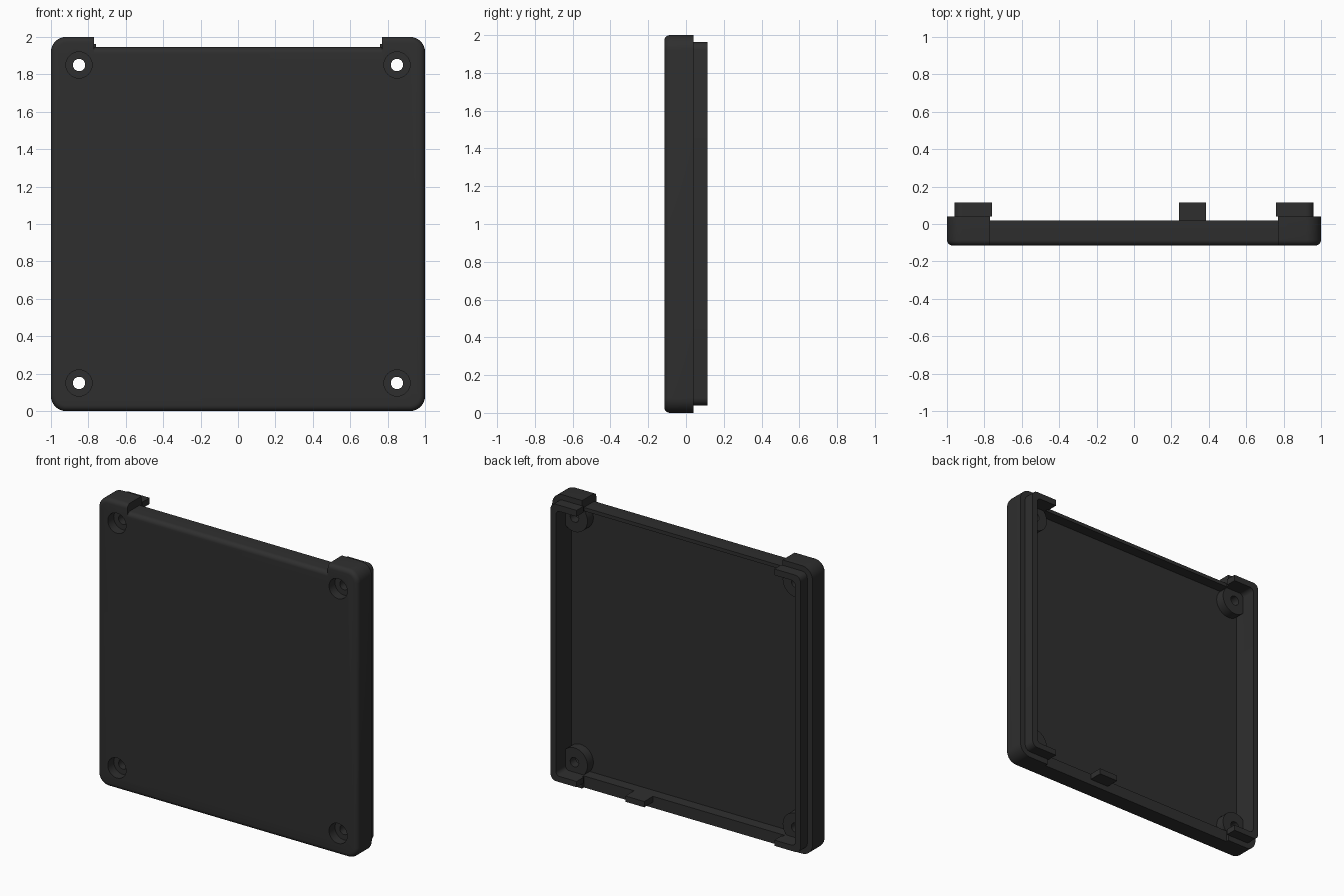
import bpy, bmesh, math

if "Cube" in bpy.data.objects:
    bpy.data.objects.remove(bpy.data.objects["Cube"])

black = bpy.data.materials.new("black_plastic")
black.diffuse_color = (0.028, 0.028, 0.028, 1)
black.use_nodes = True
black.node_tree.nodes["Principled BSDF"].inputs["Base Color"].default_value = black.diffuse_color

FRONT, RIM, LOW_RIM, LIP = -0.115, 0.04, 0.02, 0.115
FLOOR = -0.055


def rounded(x, z0, z1, r, n=8):
    """Rounded rectangle outline in the x-z plane."""
    pts = []
    for cx, cz, a0 in ((x - r, z1 - r, 0), (-x + r, z1 - r, 90),
                       (-x + r, z0 + r, 180), (x - r, z0 + r, 270)):
        for i in range(n + 1):
            a = math.radians(a0 + 90 * i / n)
            pts.append((cx + r * math.cos(a), cz + r * math.sin(a)))
    return pts


def circle(cx, cz, r, n=32):
    return [(cx + r * math.cos(2 * math.pi * i / n),
             cz + r * math.sin(2 * math.pi * i / n)) for i in range(n)]


def rect(x0, x1, z0, z1):
    return [(x0, z0), (x1, z0), (x1, z1), (x0, z1)]


def prism(name, pts, a, b, axis="Y", front_bevel=0):
    """Extrude an outline from a to b along y (x-z outline) or x (y-z outline)."""
    bm = bmesh.new()
    place = (lambda p, t: (p[0], t, p[1])) if axis == "Y" else (lambda p, t: (t, p[0], p[1]))
    va = [bm.verts.new(place(p, a)) for p in pts]
    vb = [bm.verts.new(place(p, b)) for p in pts]
    cap = bm.faces.new(va)
    bm.faces.new(vb[::-1])
    n = len(pts)
    for i in range(n):
        j = (i + 1) % n
        bm.faces.new((va[i], vb[i], vb[j], va[j]))
    bmesh.ops.recalc_face_normals(bm, faces=bm.faces[:])
    if front_bevel:
        bmesh.ops.bevel(bm, geom=list(cap.edges), offset=front_bevel, segments=5,
                        profile=0.5, affect='EDGES')
    me = bpy.data.meshes.new(name)
    bm.to_mesh(me)
    bm.free()
    me.materials.append(black)
    ob = bpy.data.objects.new(name, me)
    bpy.context.collection.objects.link(ob)
    return ob


def combine(target, tool, op="DIFFERENCE"):
    """Apply a boolean and discard the tool."""
    mod = target.modifiers.new("cut", "BOOLEAN")
    mod.operation, mod.object, mod.solver = op, tool, "EXACT"
    bpy.context.view_layer.objects.active = target
    bpy.ops.object.modifier_apply(modifier=mod.name)
    bpy.data.objects.remove(tool)


def finish(ob):
    bpy.ops.object.select_all(action="DESELECT")
    ob.select_set(True)
    bpy.context.view_layer.objects.active = ob
    bpy.ops.object.shade_smooth_by_angle(angle=math.radians(30))


# Tray body with rounded front edge and hollow back
body = prism("case_body", rounded(1, 0, 2, 0.08), FRONT, RIM, front_bevel=0.03)
combine(body, prism("pocket", rounded(0.92, 0.08, 1.92, 0.03), FLOOR, 0.3))

# Lowered rim along the middle of top and bottom
combine(body, prism("rim_cut", rect(-0.77, 0.77, -0.2, 2.2), LOW_RIM, 0.3))

# Top notch, with a rounded front edge
top, r = 1.945, 0.03
arc = [(FRONT + r - r * math.sin(a), top - r + r * math.cos(a))
       for a in (math.pi / 2 * i / 5 for i in range(6))]
notch = [(0.3, top)] + arc + [(-0.2, top - r), (-0.2, 2.2), (0.3, 2.2)]
combine(body, prism("notch", notch, -0.77, 0.77, axis="X"))

# Screw bosses, holes and counterbores in the four corners
corners = [(x, z) for x in (-0.85, 0.85) for z in (0.15, 1.85)]
for x, z in corners:
    combine(body, prism("boss", circle(x, z, 0.1), -0.08, 0.01), "UNION")
for x, z in corners:
    combine(body, prism("counterbore", circle(x, z, 0.07), -0.3, -0.05))
    combine(body, prism("screw_hole", circle(x, z, 0.033), -0.3, 0.3))
finish(body)

# Inner lip: both sides, with short returns at the corners
lip = prism("inner_lip", rounded(0.96, 0.04, 1.963, 0.04), RIM, LIP)
combine(lip, prism("lip_hollow", rounded(0.92, 0.08, 1.92, 0.03), -0.3, 0.3))
combine(lip, prism("lip_gap", rect(-0.76, 0.76, -0.2, 2.2), -0.3, 0.3))
finish(lip)

# Single locating tab on the bottom rim
prism("bottom_tab", rect(0.24, 0.385, 0.04, 0.08), LOW_RIM, LIP)
